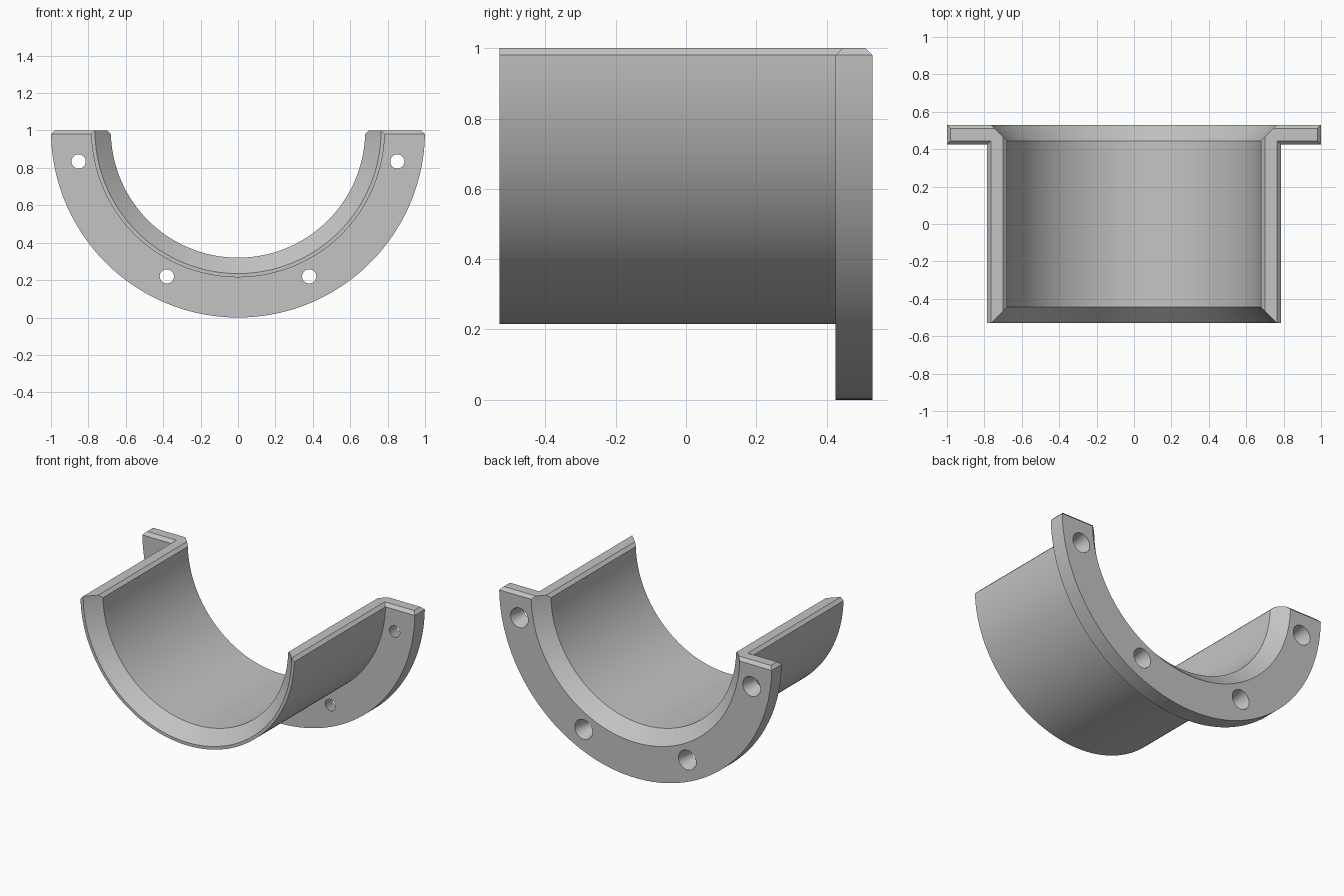
import bpy
import bmesh
from math import asin, cos, sin, pi, radians
from mathutils import Matrix, Vector

cube = bpy.data.objects.get("Cube")
if cube:
    bpy.data.objects.remove(cube, do_unlink=True)

SEGMENTS = 96
BEVEL = 0.02

# Radial profile (radius, y) and its chamfered outline on the split plane
profile = [(0.785, -0.53), (0.785, 0.425), (1, 0.425), (1, 0.53),
           (0.765, 0.53), (0.68, 0.445), (0.68, -0.445), (0.765, -0.53)]
cap = [(0.765, -0.53), (0.765, 0.445), (0.98, 0.445), (0.98, 0.51),
       (0.745, 0.51), (0.70, 0.465), (0.70, -0.465), (0.765, -0.53)]


def make_object(name, bm):
    mesh = bpy.data.meshes.new(name)
    bm.to_mesh(mesh)
    bm.free()
    obj = bpy.data.objects.new(name, mesh)
    bpy.context.collection.objects.link(obj)
    return obj


def sweep_ring(bm, step):
    verts = []
    for r, y in profile:
        start = asin(BEVEL / r)
        a = start + (pi - 2 * start) * step / SEGMENTS
        verts.append(bm.verts.new((r * cos(a), y, 1 - r * sin(a))))
    return verts


# Half sleeve with flange: swept rings closed by a chamfered cap at each end
bm = bmesh.new()
rings = [[bm.verts.new((r, y, 1)) for r, y in cap]]
rings += [sweep_ring(bm, i) for i in range(SEGMENTS + 1)]
rings.append([bm.verts.new((-r, y, 1)) for r, y in cap])
count = len(profile)
for a, b in zip(rings, rings[1:]):
    for i in range(count):
        j = (i + 1) % count
        bm.faces.new((a[i], a[j], b[j], b[i]))
bm.faces.new(rings[0])
bm.faces.new(rings[-1])
bmesh.ops.remove_doubles(bm, verts=bm.verts, dist=0.0001)
bmesh.ops.recalc_face_normals(bm, faces=bm.faces)
body = make_object("flanged_half_sleeve", bm)

# Tapered bolt holes, wider at the back
bm = bmesh.new()
for degrees in (11, 64, 116, 169):
    a = radians(degrees)
    place = Vector((0.868 * cos(a), 0.4775, 1 - 0.868 * sin(a)))
    bmesh.ops.create_cone(bm, cap_ends=True, segments=32, radius1=0.033,
                          radius2=0.070, depth=0.145,
                          matrix=Matrix.Translation(place) @ Matrix.Rotation(-pi / 2, 4, 'X'))
cutter = make_object("bolt_hole_cutter", bm)
cutter.hide_render = True

cut = body.modifiers.new("bolt_holes", 'BOOLEAN')
cut.operation = 'DIFFERENCE'
cut.solver = 'EXACT'
cut.object = cutter

bpy.ops.object.select_all(action='DESELECT')
body.select_set(True)
bpy.context.view_layer.objects.active = body
bpy.ops.object.modifier_apply(modifier=cut.name)
bpy.data.objects.remove(cutter, do_unlink=True)

# Plain grey finish
grey = bpy.data.materials.new("light_grey")
grey.use_nodes = True
colour = (0.55, 0.55, 0.55, 1)
grey.diffuse_color = colour
grey.node_tree.nodes["Principled BSDF"].inputs["Base Color"].default_value = colour
body.data.materials.clear()
body.data.materials.append(grey)
bpy.ops.object.shade_smooth_by_angle(angle=radians(20))
